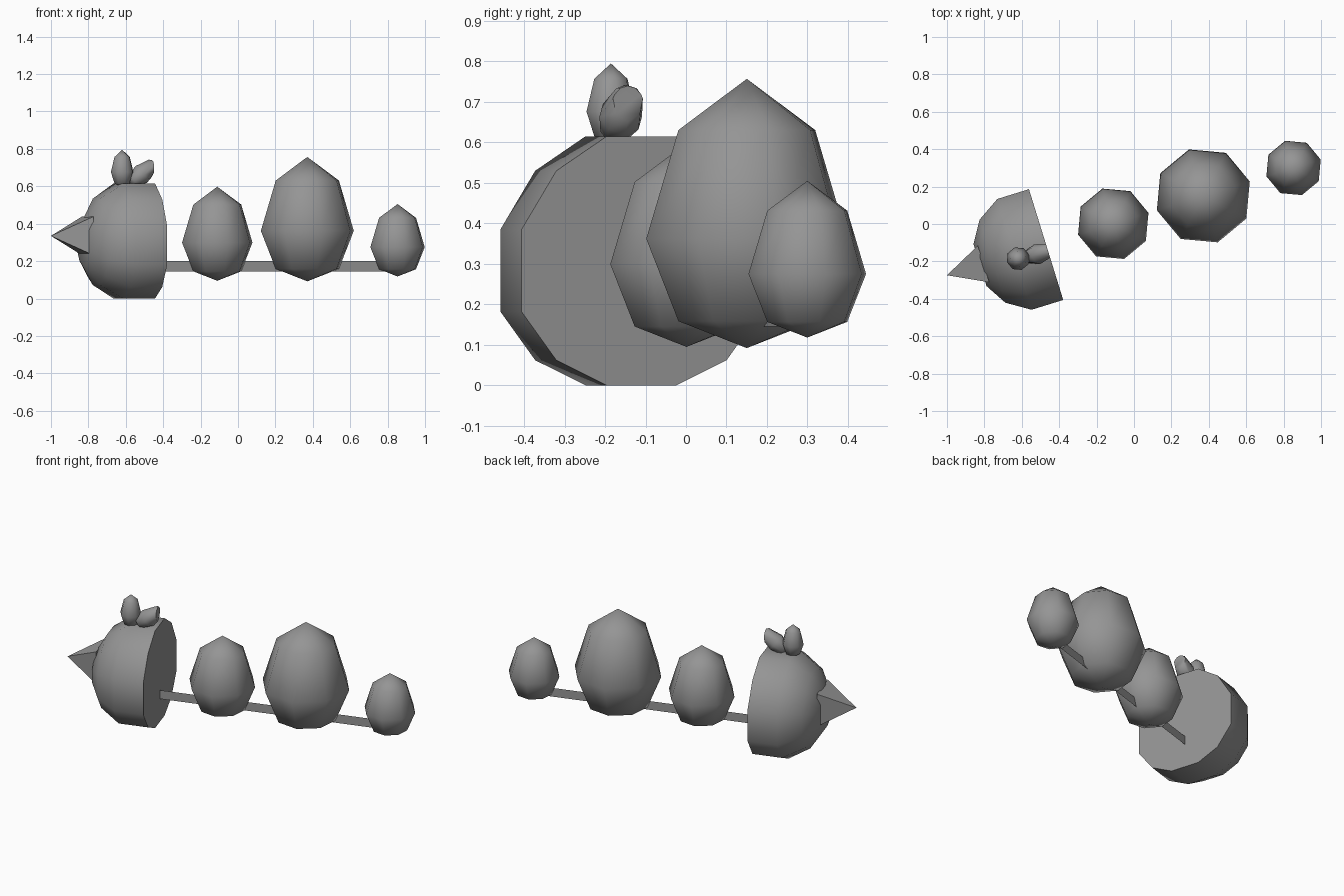
import bpy, bmesh, math
from mathutils import Matrix, Vector

cube = bpy.data.objects.get("Cube")
if cube:
    bpy.data.objects.remove(cube, do_unlink=True)

grey = bpy.data.materials.new("plain grey")
grey.use_nodes = True
grey.diffuse_color = (0.3, 0.3, 0.3, 1)
grey.node_tree.nodes["Principled BSDF"].inputs["Base Color"].default_value = (0.3, 0.3, 0.3, 1)

# The parts stand in a row along local x; the whole row is turned about z
ROW = Matrix.Translation((-0.47, -0.11, 0)) @ Matrix.Rotation(math.radians(17.2), 4, 'Z')


def finish(name, bm, smooth=True, closed=True):
    if closed:
        bmesh.ops.recalc_face_normals(bm, faces=bm.faces)
    bm.transform(ROW)
    mesh = bpy.data.meshes.new(name)
    bm.to_mesh(mesh)
    bm.free()
    mesh.materials.append(grey)
    obj = bpy.data.objects.new(name, mesh)
    bpy.context.collection.objects.link(obj)
    if smooth:
        bpy.ops.object.select_all(action='DESELECT')
        obj.select_set(True)
        bpy.context.view_layer.objects.active = obj
        bpy.ops.object.shade_smooth_by_angle(angle=math.radians(65))
    return obj


def bridge(bm, a, b):
    for i in range(len(a)):
        j = (i + 1) % len(a)
        bm.faces.new((a[i], a[j], b[j], b[i]))


def egg(name, place, radius, height, tilt=0, clip=False):
    """Eight-sided egg with a pointed top, standing on place."""
    bm = bmesh.new()
    rings = []
    for r, z in ((0.68, 0.1), (1, 0.406), (0.68, 0.81)):
        rings.append([bm.verts.new((radius * r * math.cos(k * math.pi / 4),
                                    radius * r * math.sin(k * math.pi / 4),
                                    height * z)) for k in range(8)])
    for a, b in zip(rings, rings[1:]):
        bridge(bm, a, b)
    for ring, z in ((rings[0], 0), (rings[-1], height)):
        tip = bm.verts.new((0, 0, z))
        for k in range(8):
            bm.faces.new((ring[k], ring[(k + 1) % 8], tip))
    bm.transform(Matrix.Translation(place) @ Matrix.Rotation(math.radians(tilt), 4, 'Y'))
    if clip:
        cut = bmesh.ops.bisect_plane(bm, geom=bm.verts[:] + bm.edges[:] + bm.faces[:],
                                     plane_co=(0, 0, 0), plane_no=(1, 0, 0), clear_outer=True)
        edges = [e for e in cut["geom_cut"] if isinstance(e, bmesh.types.BMEdge)]
        if edges:
            bmesh.ops.holes_fill(bm, edges=edges, sides=0)
    return finish(name, bm)


# Head: a twelve-sided dome, cut flat at the back
half = [(0.09, 0), (0.22, 0.062), (0.31, 0.182), (0.31, 0.385), (0.22, 0.53), (0.09, 0.615)]
outline = half + [(-y, z) for y, z in reversed(half)]
bm = bmesh.new()
rings = []
for x, s in ((0, 1), (-0.177, 1), (-0.3, 0.75), (-0.37, 0.38)):
    rings.append([bm.verts.new((x, y * s, 0.29 + (z - 0.29) * s)) for y, z in outline])
for a, b in zip(rings, rings[1:]):
    bridge(bm, a, b)
bm.faces.new(rings[0])
bm.faces.new(rings[-1])
finish("head", bm)

# Beak: a four-sided pyramid
bm = bmesh.new()
base = [bm.verts.new((-0.35, y, 0.335 + z)) for y, z in
        ((-0.103, -0.103), (0.103, -0.103), (0.103, 0.103), (-0.103, 0.103))]
tip = bm.verts.new((-0.555, 0, 0.335))
for k in range(4):
    bm.faces.new((base[k], base[(k + 1) % 4], tip))
bm.faces.new(base)
finish("beak", bm, smooth=False)

# Crest: one upright egg and one leaning egg trimmed level with the flat back
egg("crest_upright", (-0.165, -0.028, 0.595), 0.063, 0.2)
egg("crest_leaning", (-0.125, -0.035, 0.615), 0.055, 0.2, tilt=53, clip=True)

# Body segments
egg("body_front", (0.376, 0, 0.095), 0.197, 0.503)
egg("body_middle", (0.88, 0, 0.092), 0.26, 0.665)
egg("body_tail", (1.385, 0, 0.118), 0.152, 0.387)

# Spine: a thin upright strip joining the segments
bm = bmesh.new()
bm.faces.new([bm.verts.new((x, 0, z)) for x, z in
              ((-0.05, 0.145), (1.36, 0.145), (1.36, 0.2), (-0.05, 0.2))])
finish("spine", bm, smooth=False, closed=False)
